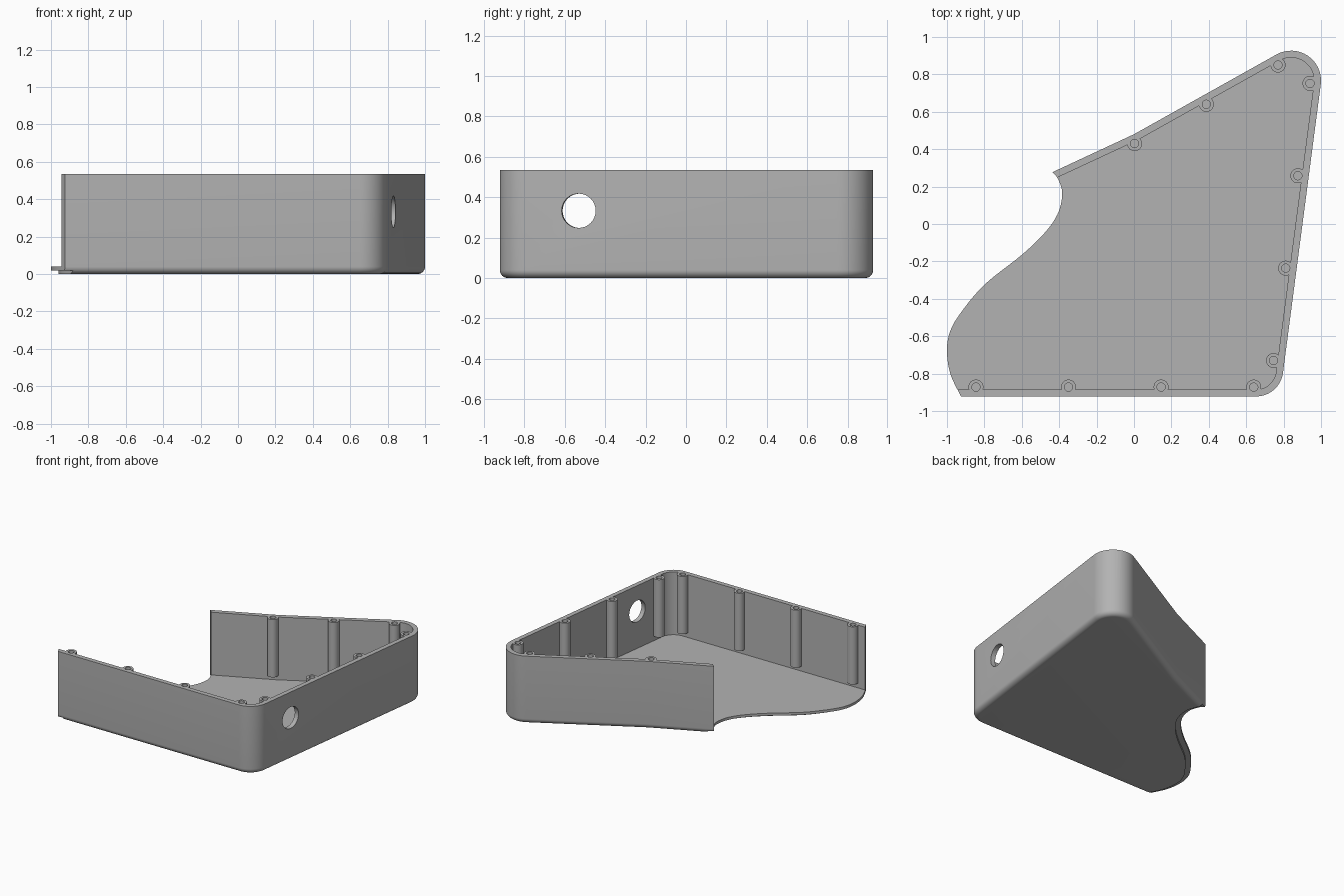
import bpy, bmesh, math
from mathutils import Vector

old = bpy.data.objects.get("Cube")
if old:
    bpy.data.objects.remove(old, do_unlink=True)

HEIGHT, FLOOR, WALL, FILLET = 0.535, 0.04, 0.037, 0.04
TALL = HEIGHT + 0.03

grey = bpy.data.materials.new("plain_grey")
grey.use_nodes = True
GREY = (0.45, 0.45, 0.45, 1)
grey.diffuse_color = GREY
grey.node_tree.nodes["Principled BSDF"].inputs["Base Color"].default_value = GREY

# Plan of the tray: sharp corner positions with their rounding radii
CORNERS = [((-1.3, -0.922), 0), ((0.78, -0.922), 0.145), ((1.04, 1.062), 0.16),
           ((0, 0.48), 0), ((-1.3, -0.125), 0)]


def outline(inset):
    """Rounded plan, moved inwards by a distance."""
    pts = [Vector(c) for c, _ in CORNERS]
    n, out = len(pts), []
    for i, (_, radius) in enumerate(CORNERS):
        a = (pts[i] - pts[i - 1]).normalized()
        b = (pts[(i + 1) % n] - pts[i]).normalized()
        na, nb = Vector((-a.y, a.x)), Vector((-b.y, b.x))
        mitre = (na + nb) / (1 + na.dot(nb))
        if not radius:
            out.append(pts[i] + mitre * inset)
            continue
        centre = pts[i] + mitre * radius
        start, turn = math.atan2(-na.y, -na.x), a.angle(b)
        for k in range(17):
            t = start + turn * k / 16
            out.append(centre + Vector((math.cos(t), math.sin(t))) * (radius - inset))
    return out


def finish(bm, name):
    bmesh.ops.recalc_face_normals(bm, faces=bm.faces)
    mesh = bpy.data.meshes.new(name)
    bm.to_mesh(mesh)
    bm.free()
    mesh.materials.append(grey)
    obj = bpy.data.objects.new(name, mesh)
    bpy.context.collection.objects.link(obj)
    return obj


def loft(name, layers):
    """Closed solid through (plan, height) layers."""
    bm = bmesh.new()
    rings = [[bm.verts.new((p.x, p.y, z)) for p in plan] for plan, z in layers]
    for low, high in zip(rings, rings[1:]):
        for i in range(len(low)):
            bm.faces.new((low[i - 1], low[i], high[i], high[i - 1]))
    bm.faces.new(rings[0][::-1])
    bm.faces.new(rings[-1])
    return finish(bm, name)


def cylinders(name, places, radius, low, high):
    bm = bmesh.new()
    for x, y in places:
        ret = bmesh.ops.create_cone(bm, cap_ends=True, segments=32, radius1=radius,
                                    radius2=radius, depth=high - low)
        bmesh.ops.translate(bm, verts=ret["verts"], vec=(x, y, (low + high) / 2))
    return finish(bm, name)


def combine(target, tool, operation):
    mod = target.modifiers.new(operation.lower(), "BOOLEAN")
    mod.operation, mod.solver, mod.object = operation, "EXACT", tool
    bpy.context.view_layer.objects.active = target
    bpy.ops.object.modifier_apply(modifier=mod.name)
    bpy.data.objects.remove(tool, do_unlink=True)


# Tray body with a rounded lower edge
layers = []
for k in range(9):
    t = math.radians(90) * k / 8
    layers.append((outline(FILLET * (1 - math.sin(t))), FILLET * (1 - math.cos(t))))
tray = loft("tray_shell", layers + [(outline(0), TALL)])
combine(tray, loft("cavity", [(outline(WALL), FLOOR), (outline(WALL), 1)]), "DIFFERENCE")

# Screw posts along the walls, stopping short of the floor
POSTS = [(-0.845 + 0.495 * i, -0.872) for i in range(4)]
POSTS += [(0.746 + 0.065 * i, -0.73 + 0.494 * i) for i in range(4)]
POSTS += [(0.77, 0.85), (0.387, 0.64), (0.003, 0.43)]
combine(tray, cylinders("posts", POSTS, 0.04, 0.08, TALL), "UNION")

# Level the rim, then drill the posts
box = [Vector(p) for p in ((-2, -2), (2, -2), (2, 2), (-2, 2))]
combine(tray, loft("rim_trim", [(box, HEIGHT), (box, 1)]), "DIFFERENCE")
combine(tray, cylinders("post_holes", POSTS, 0.022, 0.2, 1), "DIFFERENCE")

# Open side: a flowing S curve, with a shallow step under its edge
KNOTS = [Vector(p) for p in (
    (-0.56, 0.36), (-0.435, 0.275), (-0.397, 0.22), (-0.384, 0.15), (-0.41, 0.05),
    (-0.48, -0.05), (-0.6, -0.165), (-0.8, -0.325), (-0.93, -0.48), (-0.985, -0.58),
    (-1, -0.68), (-0.982, -0.8), (-0.925, -0.922), (-0.85, -1.06))]
curve = []
for a, b, c, d in zip(KNOTS, KNOTS[1:], KNOTS[2:], KNOTS[3:]):
    for k in range(6):
        t = k / 6
        curve.append(0.5 * (2 * b + (c - a) * t + (2 * a - 5 * b + 4 * c - d) * t ** 2
                            + (3 * b - a - 3 * c + d) * t ** 3))
curve = [KNOTS[0]] + curve + KNOTS[-2:]


def open_side(shift):
    moved = []
    for i, p in enumerate(curve):
        d = (curve[min(i + 1, len(curve) - 1)] - curve[max(i - 1, 0)]).normalized()
        moved.append(p + Vector((-d.y, d.x)) * shift)
    return moved + [Vector(p) for p in ((-0.85, -1.5), (-2, -1.5), (-2, 0.8), (-0.56, 0.8))]


for shift, top in ((0, 1), (0.04, 0.02)):
    plan = open_side(shift)
    combine(tray, loft("side_cut", [(plan, -1), (plan, top)]), "DIFFERENCE")

# Round port through the right-hand wall
port = cylinders("port", [(0, 0)], 0.085, -0.12, 0.12)
port.rotation_euler = (0, math.radians(90), -math.atan(0.131))
port.location = (0.82, -0.53, 0.333)
bpy.context.view_layer.update()
combine(tray, port, "DIFFERENCE")

# Smooth shading with crisp edges
bpy.ops.object.select_all(action="DESELECT")
tray.select_set(True)
bpy.context.view_layer.objects.active = tray
bpy.ops.object.shade_smooth_by_angle(angle=math.radians(30))
